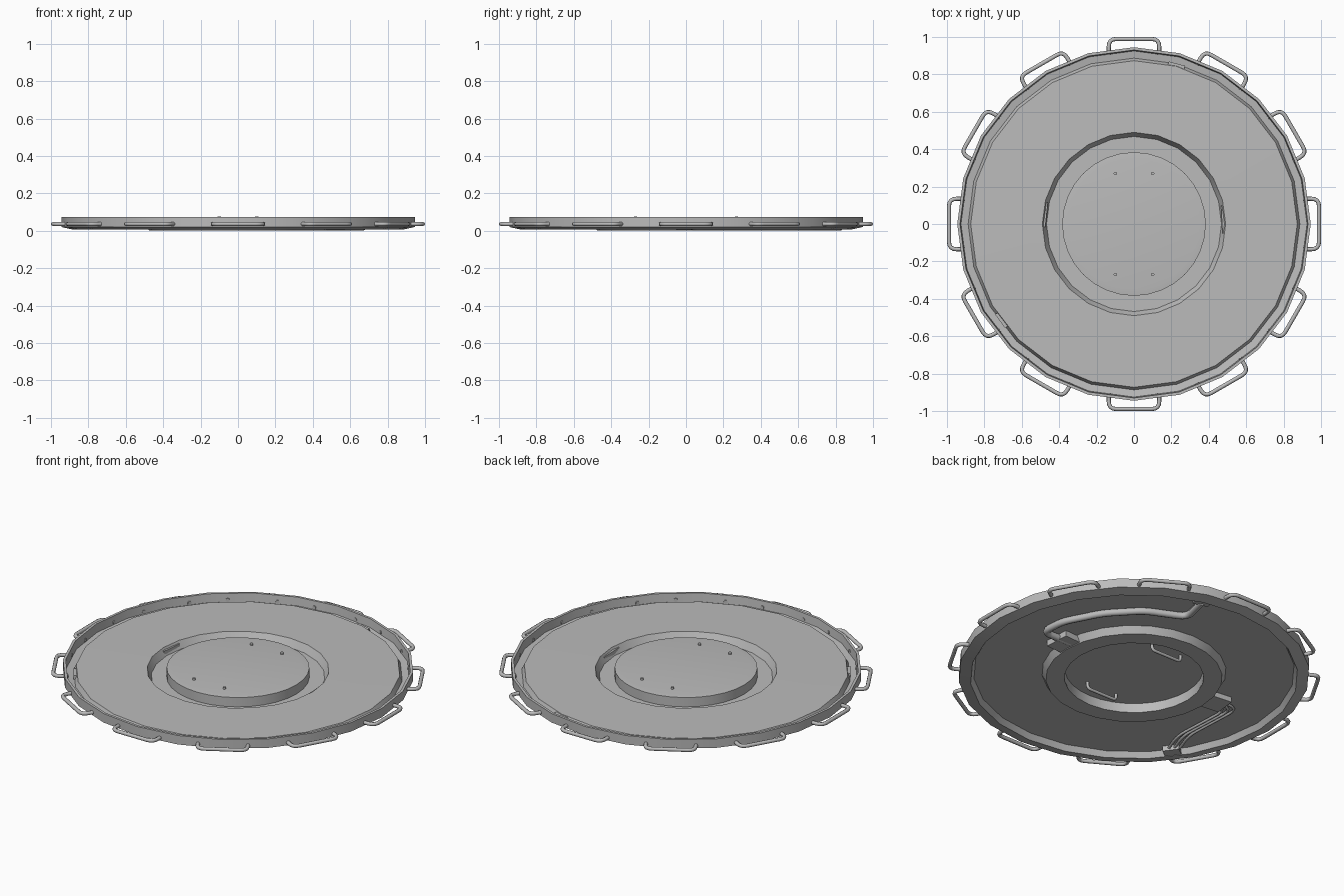
import bpy, bmesh, math
from mathutils import Vector, Matrix

if "Cube" in bpy.data.objects:
    bpy.data.objects.remove(bpy.data.objects["Cube"], do_unlink=True)

grey = bpy.data.materials.new("plain grey")
grey.use_nodes = True
colour = (0.5, 0.5, 0.5, 1)
grey.diffuse_color = colour
grey.node_tree.nodes["Principled BSDF"].inputs["Base Color"].default_value = colour


def finish(obj, angle=30):
    obj.data.materials.clear()
    obj.data.materials.append(grey)
    bpy.ops.object.select_all(action="DESELECT")
    obj.select_set(True)
    bpy.context.view_layer.objects.active = obj
    bpy.ops.object.shade_smooth_by_angle(angle=math.radians(angle))
    return obj


def add_mesh(name, bm):
    bmesh.ops.recalc_face_normals(bm, faces=bm.faces)
    mesh = bpy.data.meshes.new(name)
    bm.to_mesh(mesh)
    bm.free()
    obj = bpy.data.objects.new(name, mesh)
    bpy.context.collection.objects.link(obj)
    return finish(obj)


def lathe(name, profile, sides):
    """Revolve a closed (radius, height) outline around z."""
    bm = bmesh.new()
    verts = [bm.verts.new((r, 0, z)) for r, z in profile]
    edges = [bm.edges.new((verts[i - 1], verts[i])) for i in range(len(verts))]
    bmesh.ops.spin(bm, geom=verts + edges, axis=(0, 0, 1), cent=(0, 0, 0),
                   angle=math.tau, steps=sides, use_merge=True)
    bmesh.ops.remove_doubles(bm, verts=bm.verts, dist=0.0005)
    return add_mesh(name, bm)


def rounded(points, bend):
    """Replace each inner corner of a path by a short arc."""
    pts = [Vector(p) for p in points]
    path = [pts[0]]
    for a, b, c in zip(pts, pts[1:], pts[2:]):
        start = b + (a - b).normalized() * min(bend, (a - b).length / 2)
        end = b + (c - b).normalized() * min(bend, (c - b).length / 2)
        for i in range(5):
            t = i / 4
            path.append(start * (1 - t) ** 2 + b * 2 * t * (1 - t) + end * t ** 2)
    return path + [pts[-1]]


def tube(name, points, radius, bend, turn=0, resolution=2):
    curve = bpy.data.curves.new(name, "CURVE")
    curve.dimensions = "3D"
    curve.bevel_depth = radius
    curve.bevel_resolution = resolution
    curve.use_fill_caps = True
    path = rounded(points, bend)
    spline = curve.splines.new("POLY")
    spline.points.add(len(path) - 1)
    rot = Matrix.Rotation(turn, 3, "Z")
    for point, co in zip(spline.points, path):
        point.co = (*(rot @ co), 1)
    obj = bpy.data.objects.new(name, curve)
    bpy.context.collection.objects.link(obj)
    bpy.ops.object.select_all(action="DESELECT")
    obj.select_set(True)
    bpy.context.view_layer.objects.active = obj
    bpy.ops.object.convert(target="MESH")
    return finish(bpy.context.object, 50)


def box(name, radius, degrees, size, z):
    """Box placed at a polar position, its first side running outward."""
    bm = bmesh.new()
    turn = Matrix.Rotation(math.radians(degrees), 4, "Z")
    bmesh.ops.create_cube(bm, size=1, matrix=turn @ Matrix.Translation((radius, 0, z))
                          @ Matrix.Diagonal((*size, 1)))
    return add_mesh(name, bm)


# Pressed pan: rim wall, channel, raised floor and sunken groove
lathe("pan", [
    (0.945, 0.02), (0.945, 0.073), (0.93, 0.073), (0.925, 0.024), (0.887, 0.018),
    (0.873, 0.048), (0.49, 0.05), (0.468, 0.008), (0.375, 0.008),
    (0.375, 0), (0.475, 0), (0.496, 0.04), (0.864, 0.038), (0.882, 0.006)], 24)

# Raised centre cap, hollow below
lathe("centre_cap", [
    (0, 0.067), (0.35, 0.067), (0.384, 0.063), (0.384, 0.004),
    (0.376, 0), (0.372, 0.054), (0, 0.056)], 32)

# Carrying handles around the rim
for i in range(12):
    tube("rim_handle", [(0.905, -0.135, 0.036), (0.989, -0.135, 0.036),
                        (0.989, 0.135, 0.036), (0.905, 0.135, 0.036)],
         0.011, 0.04, turn=i * math.tau / 12)

# Grips under the cap, with ends showing through the top
for side in (-1, 1):
    y = 0.27 * side
    tube("cap_grip", [(-0.1, y, 0.077), (-0.1, y, 0.018),
                      (0.1, y, 0.018), (0.1, y, 0.077)], 0.009, 0.025)

# Wide duct below the floor with its end boxes
tube("wide_duct", [(0.48, 0.04, 0.02), (0.67, 0.04, 0.02), (0.66, 0.19, 0.02),
                   (0.55, 0.4, 0.02), (0.4, 0.56, 0.02), (0.18, 0.66, 0.02),
                   (0.22, 0.83, 0.02)], 0.02, 0.05)
box("duct_inner_box", 0.52, 3, (0.1, 0.15, 0.034), 0.021)
box("duct_outer_box", 0.865, 75, (0.045, 0.09, 0.034), 0.027)

# Three thin pipes below the floor with their end boxes
for k in (-1, 0, 1):
    d = 0.022 * k
    tube("thin_pipe", [(-0.48, 0.05 + d, 0.025), (-0.65 - d, 0.05 + d, 0.025),
                       (-0.63 - d, -0.34 + d, 0.025), (-0.69 - d, -0.5 + d, 0.025)],
         0.008, 0.07)
box("pipe_inner_box", 0.53, 174, (0.12, 0.13, 0.03), 0.023)
box("pipe_outer_box", 0.85, 216, (0.07, 0.09, 0.034), 0.025)
